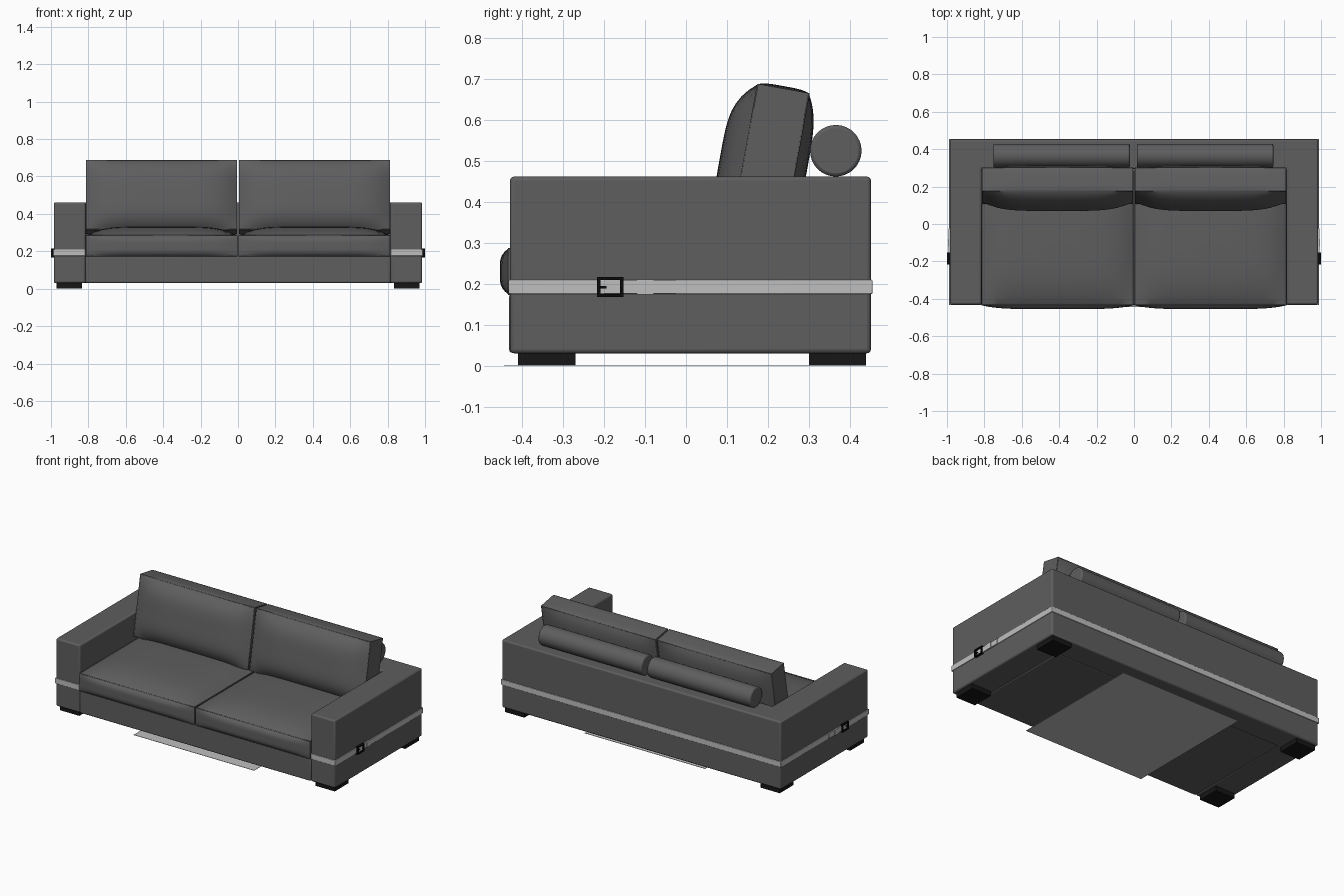
import bpy, bmesh, math
from mathutils import Matrix

if "Cube" in bpy.data.objects:
    bpy.data.objects.remove(bpy.data.objects["Cube"])


def material(name, rgb):
    m = bpy.data.materials.new(name)
    m.diffuse_color = (*rgb, 1)
    m.use_nodes = True
    m.node_tree.nodes["Principled BSDF"].inputs["Base Color"].default_value = m.diffuse_color
    return m


LEATHER = material("charcoal leather", (0.112, 0.112, 0.115))
STRAP = material("light grey strap", (0.52, 0.52, 0.52))
FOOT = material("black feet", (0.008, 0.008, 0.008))
BUCKLE = material("black metal", (0.003, 0.003, 0.003))


def finish(name, bm, mat, bevel=0, segs=3):
    bmesh.ops.recalc_face_normals(bm, faces=bm.faces[:])
    me = bpy.data.meshes.new(name)
    bm.to_mesh(me)
    bm.free()
    ob = bpy.data.objects.new(name, me)
    bpy.context.collection.objects.link(ob)
    me.materials.append(mat)
    if bevel:
        mod = ob.modifiers.new("rounded edges", 'BEVEL')
        mod.width, mod.segments, mod.limit_method = bevel, segs, 'ANGLE'
    bpy.ops.object.select_all(action='DESELECT')
    ob.select_set(True)
    bpy.context.view_layer.objects.active = ob
    bpy.ops.object.shade_smooth_by_angle(angle=math.radians(35))
    return ob


def box(name, x, y, z, mat, bevel=0):
    """Box from (min, max) ranges."""
    bm = bmesh.new()
    bmesh.ops.create_cube(bm, size=1)
    for v in bm.verts:
        v.co = [r[0] + (c + 0.5) * (r[1] - r[0]) for c, r in zip(v.co, (x, y, z))]
    return finish(name, bm, mat, bevel)


def prism(name, pts, z0, z1, mat, bevel=0):
    """Outline in the xy plane pulled up from z0 to z1."""
    bm = bmesh.new()
    face = bm.faces.new([bm.verts.new((x, y, z0)) for x, y in pts])
    top = bmesh.ops.extrude_face_region(bm, geom=[face])["geom"]
    for v in top:
        if isinstance(v, bmesh.types.BMVert):
            v.co.z = z1
    return finish(name, bm, mat, bevel)


def u_outline(inner_x, inner_y, outer_x, front_y, back_y):
    half = [(inner_x, inner_y), (inner_x, front_y), (outer_x, front_y), (outer_x, back_y)]
    return half + [(-x, y) for x, y in reversed(half)]


def piping(name, pts, matrix):
    cu = bpy.data.curves.new(name, 'CURVE')
    cu.dimensions = '3D'
    cu.bevel_depth, cu.bevel_resolution = 0.003, 1
    sp = cu.splines.new('POLY')
    sp.points.add(len(pts) - 1)
    for p, c in zip(sp.points, pts):
        p.co = (*c, 1)
    sp.use_cyclic_u = True
    cu.materials.append(LEATHER)
    ob = bpy.data.objects.new(name, cu)
    ob.matrix_world = matrix
    bpy.context.collection.objects.link(ob)


def cushion(name, centre, half, bulge, seam_axis, tilt=0):
    """Box with swollen faces; bulge maps (axis, side) to swelling height."""
    bm = bmesh.new()
    bmesh.ops.create_cube(bm, size=2)
    bmesh.ops.subdivide_edges(bm, edges=bm.edges[:], cuts=19, use_grid_fill=True)
    for v in bm.verts:
        n = v.co.copy()
        v.co = [c * h for c, h in zip(n, half)]
        for (axis, side), height in bulge.items():
            if n[axis] * side > 0.999:
                a, b = [n[i] for i in range(3) if i != axis]
                v.co[axis] += side * height * (1 - abs(a) ** 5) * (1 - abs(b) ** 4)
    m = Matrix.Translation(centre) @ Matrix.Rotation(tilt, 4, 'X')
    finish(name, bm, LEATHER).matrix_world = m
    # piped seams round the two large faces
    i, j = [k for k in range(3) if k != seam_axis]
    for side, label in ((-1, "lower"), (1, "upper")):
        pts = []
        for a, b in ((-1, -1), (1, -1), (1, 1), (-1, 1)):
            p = [0, 0, 0]
            p[i], p[j], p[seam_axis] = a * (half[i] - .002), b * (half[j] - .002), side * half[seam_axis]
            pts.append(p)
        piping(f"{name}_{label}_piping", pts, m)


# arms and back as one U-shaped body, with the base between
prism("arms_and_back", u_outline(0.815, 0.295, 0.985, -0.43, 0.452), 0.03, 0.462, LEATHER, 0.01)
box("seat_base", (-0.816, 0.816), (-0.432, 0.30), (0.031, 0.176), LEATHER, 0.008)

# strap wrapping the arms and back
outer = [(0.816, -0.4335), (0.9885, -0.4335), (0.9885, 0.4555)]
inner = [(0.816, -0.425), (0.98, -0.425), (0.98, 0.447)]
path = outer + [(-x, y) for x, y in reversed(outer)]
path += [(-x, y) for x, y in inner] + list(reversed(inner))
prism("strap", path, 0.175, 0.21, STRAP, 0.003)

# thin panel under the sofa
box("floor_panel", (-0.425, 0.425), (-0.445, 0.415), (0.0, 0.002), STRAP)

for s, side in ((-1, "left"), (1, "right")):
    def xr(a, b):
        return tuple(sorted((s * a, s * b)))

    # feet
    for y, end in (((-0.41, -0.27), "front"), ((0.30, 0.44), "back")):
        box(f"{side}_{end}_foot", xr(0.833, 0.97), y, (0, 0.032), FOOT)

    # cushions
    cushion(f"{side}_seat", (s * 0.409, -0.075, 0.23), (0.405, 0.36, 0.055),
            {(2, 1): 0.048, (1, -1): 0.02}, 2)
    cushion(f"{side}_back_cushion", (s * 0.409, 0.204, 0.49), (0.404, 0.0625, 0.19),
            {(1, -1): 0.06, (1, 1): 0.03, (2, 1): 0.006}, 1, -0.18)

    # bolster behind the back cushion
    bm = bmesh.new()
    bmesh.ops.create_cone(bm, cap_ends=True, segments=32, radius1=0.063, radius2=0.063, depth=0.73)
    centre_x = 0.38 if s > 0 else -0.3875
    bmesh.ops.transform(bm, verts=bm.verts, matrix=Matrix.Translation((centre_x, 0.366, 0.525))
                        @ Matrix.Rotation(math.pi / 2, 4, 'Y'))
    finish(f"{side}_bolster", bm, LEATHER, 0.008, 2)

    # strap end and keeper loop
    box(f"{side}_strap_end", xr(0.985, 0.991), (-0.20, -0.025), (0.176, 0.209), STRAP)
    box(f"{side}_strap_loop", xr(0.985, 0.994), (-0.12, -0.08), (0.174, 0.211), STRAP)

    # buckle frame and prong
    bars = (((-0.217, -0.209), (0.168, 0.216)), ((-0.161, -0.153), (0.168, 0.216)),
            ((-0.217, -0.153), (0.168, 0.175)), ((-0.217, -0.153), (0.209, 0.216)),
            ((-0.212, -0.194), (0.189, 0.194)))
    for k, (y, z) in enumerate(bars):
        box(f"{side}_buckle_bar_{k + 1}", xr(0.985, 1.0 if k < 4 else 0.996), y, z, BUCKLE)
